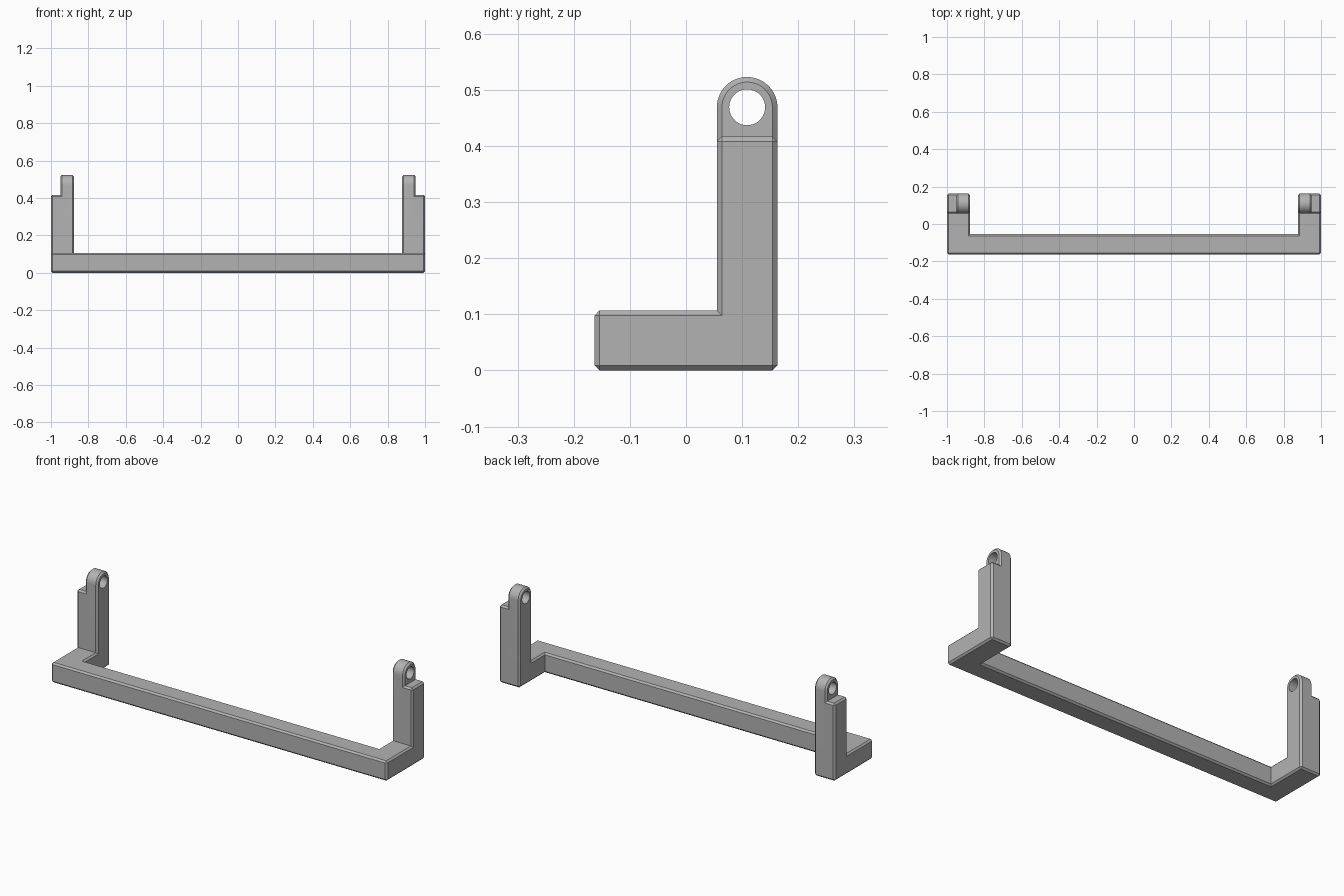
import bpy, bmesh, math

cube = bpy.data.objects.get("Cube")
if cube:
    bpy.data.objects.remove(cube, do_unlink=True)

# Main dimensions
INNER, STEP = 0.877, 0.95        # inner side of the posts, outer side of the lugs
DEPTH, BAR = 0.163, 0.108        # half depth, bar thickness
POST_TOP = 0.417
EYE_Y, EYE_Z, EYE_R, HOLE_R = 0.109, 0.469, 0.054, 0.032
CHAMFER = 0.009
SEGMENTS = 24

xs = [-1, -STEP, -INNER, INNER, STEP, 1]
ys = [-DEPTH, BAR / 2 - BAR, DEPTH - BAR, DEPTH]
zs = [0, 0.107, POST_TOP]
LUGS = (1, 3)


def solid(i, j, k):
    """True where the block grid is filled: bar, side arms and posts."""
    if not (0 <= i < 5 and 0 <= j < 3 and 0 <= k < 2):
        return False
    at_side = i != 2
    return (at_side and j == 2) or (k == 0 and (at_side or j == 0))


bm = bmesh.new()


def face(points):
    return bm.faces.new([bm.verts.new(p) for p in points])


# Bar, arms and posts: outer skin of the filled blocks
for i in range(5):
    for j in range(3):
        for k in range(2):
            if not solid(i, j, k):
                continue
            for axis in range(3):
                for side in (0, 1):
                    near = [i, j, k]
                    near[axis] += 2 * side - 1
                    lug_base = k == 1 and i in LUGS and axis == 2 and side == 1
                    if solid(*near) or lug_base:
                        continue
                    corners = []
                    for a, b in ((0, 0), (1, 0), (1, 1), (0, 1)):
                        c = [i, j, k]
                        c[axis] += side
                        c[(axis + 1) % 3] += a
                        c[(axis + 2) % 3] += b
                        corners.append((xs[c[0]], ys[c[1]], zs[c[2]]))
                    face(corners)

# Round-topped lugs on the posts
arch = [(ys[2], POST_TOP)]
for n in range(SEGMENTS + 1):
    t = math.pi * (1 - n / SEGMENTS)
    arch.append((EYE_Y + EYE_R * math.cos(t), EYE_Z + EYE_R * math.sin(t)))
arch.append((ys[3], POST_TOP))
for i in LUGS:
    x0, x1 = xs[i], xs[i + 1]
    for x in (x0, x1):
        face([(x, y, z) for y, z in arch])
    for p, q in zip(arch, arch[1:]):
        face([(x0, *p), (x1, *p), (x1, *q), (x0, *q)])

bmesh.ops.remove_doubles(bm, verts=bm.verts, dist=0.0005)
bmesh.ops.recalc_face_normals(bm, faces=bm.faces)
bmesh.ops.dissolve_limit(bm, angle_limit=math.radians(2), verts=bm.verts, edges=bm.edges)

# Chamfer the outward corners only
sharp = [e for e in bm.edges if e.is_manifold and e.calc_face_angle_signed() > math.radians(30)]
bmesh.ops.bevel(bm, geom=sharp, offset=CHAMFER, offset_type='OFFSET', segments=1,
                profile=0.5, affect='EDGES', clamp_overlap=False)
bmesh.ops.recalc_face_normals(bm, faces=bm.faces)

mesh = bpy.data.meshes.new("handle_frame")
bm.to_mesh(mesh)
bm.free()
frame = bpy.data.objects.new("handle_frame", mesh)
bpy.context.collection.objects.link(frame)

# Pivot holes drilled through both lugs
bpy.ops.mesh.primitive_cylinder_add(vertices=48, radius=HOLE_R, depth=3,
                                    location=(0, EYE_Y, EYE_Z), rotation=(0, math.pi / 2, 0))
drill = bpy.context.object
drill.name = "hole_cutter"
drill.hide_render = True
cut = frame.modifiers.new("pivot_holes", 'BOOLEAN')
cut.operation = 'DIFFERENCE'
cut.solver = 'EXACT'
cut.object = drill
bpy.ops.object.select_all(action='DESELECT')
frame.select_set(True)
bpy.context.view_layer.objects.active = frame
bpy.ops.object.modifier_apply(modifier=cut.name)
bpy.data.objects.remove(drill, do_unlink=True)

# Plain grey finish
grey = bpy.data.materials.new("grey")
grey.use_nodes = True
grey.diffuse_color = (0.45, 0.45, 0.45, 1)
grey.node_tree.nodes["Principled BSDF"].inputs["Base Color"].default_value = (0.45, 0.45, 0.45, 1)
frame.data.materials.clear()
frame.data.materials.append(grey)
bpy.ops.object.shade_smooth_by_angle(angle=math.radians(30))
